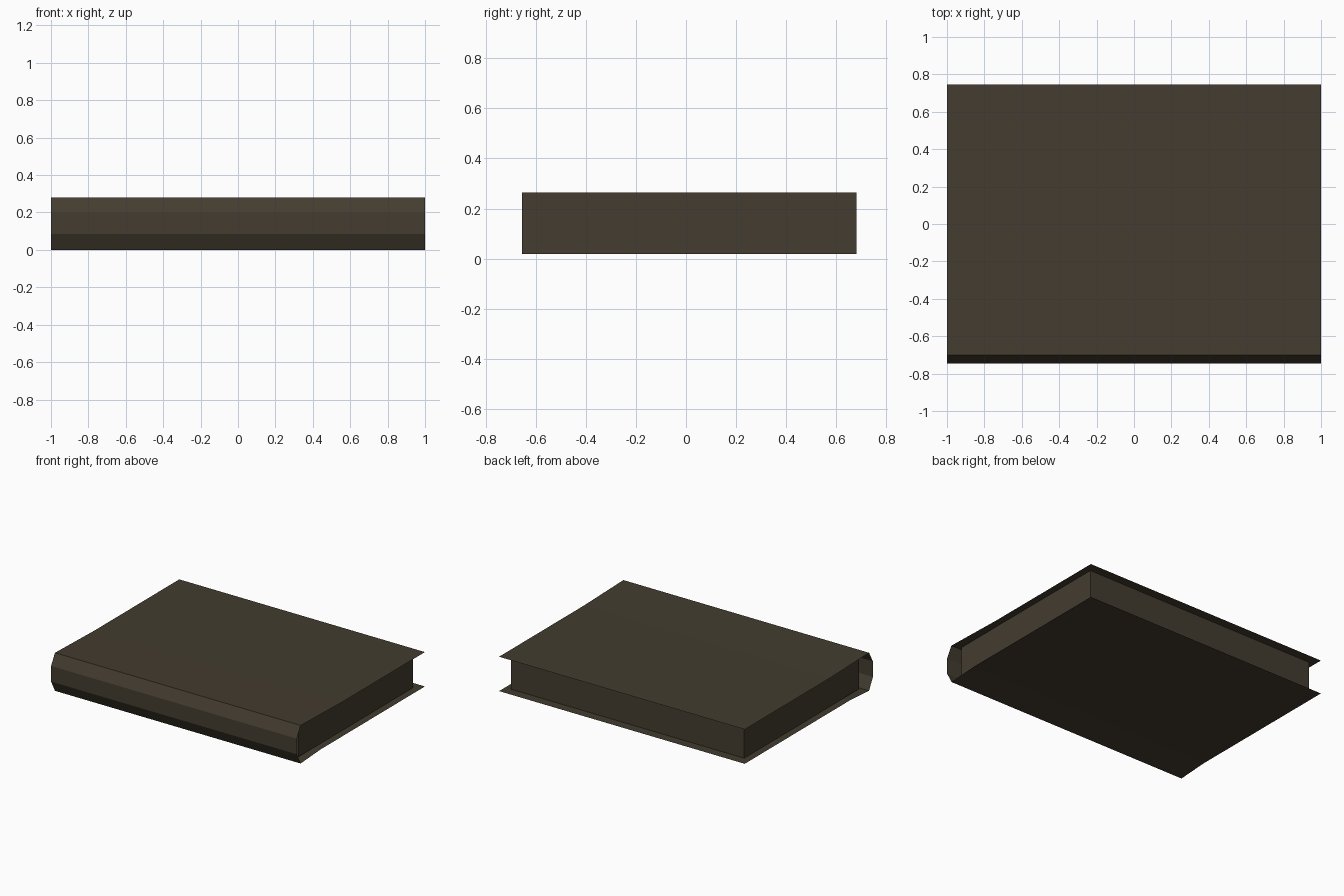
import bpy
import bmesh

cube = bpy.data.objects.get("Cube")
if cube:
    bpy.data.objects.remove(cube, do_unlink=True)

# One dark brown for the whole book
brown = bpy.data.materials.new("dark_brown")
brown.use_nodes = True
colour = (0.056, 0.045, 0.029, 1)
brown.diffuse_color = colour
brown.node_tree.nodes["Principled BSDF"].inputs["Base Color"].default_value = colour


def finish(name, bm):
    mesh = bpy.data.meshes.new(name)
    bm.to_mesh(mesh)
    bm.free()
    mesh.materials.append(brown)
    obj = bpy.data.objects.new(name, mesh)
    bpy.context.collection.objects.link(obj)
    return obj


def sheet(name, profile, half_width=1.0):
    """Thin sheet: an open (y, z) profile swept along x."""
    bm = bmesh.new()
    rows = [[bm.verts.new((x, y, z)) for x in (-half_width, half_width)]
            for y, z in profile]
    for a, b in zip(rows, rows[1:]):
        bm.faces.new((a[0], a[1], b[1], b[0]))
    return finish(name, bm)


def box(name, low, high):
    bm = bmesh.new()
    bmesh.ops.create_cube(bm, size=1)
    for v in bm.verts:
        v.co = [high[i] if v.co[i] > 0 else low[i] for i in range(3)]
    return finish(name, bm)


# Spine with chamfered edges, open at both ends
sheet("spine", [(-0.70, 0), (-0.745, 0.085), (-0.745, 0.20), (-0.70, 0.28)])

# Covers, dipping slightly from the spine down to the pages
sheet("top_cover", [(-0.70, 0.28), (-0.24, 0.268), (0.745, 0.268)])
sheet("bottom_cover", [(0.745, 0.015), (-0.47, 0.015), (-0.70, 0)])

# Page block set in from the cover edges
box("page_block", (-0.95, -0.655, 0.018), (0.95, 0.68, 0.265))
